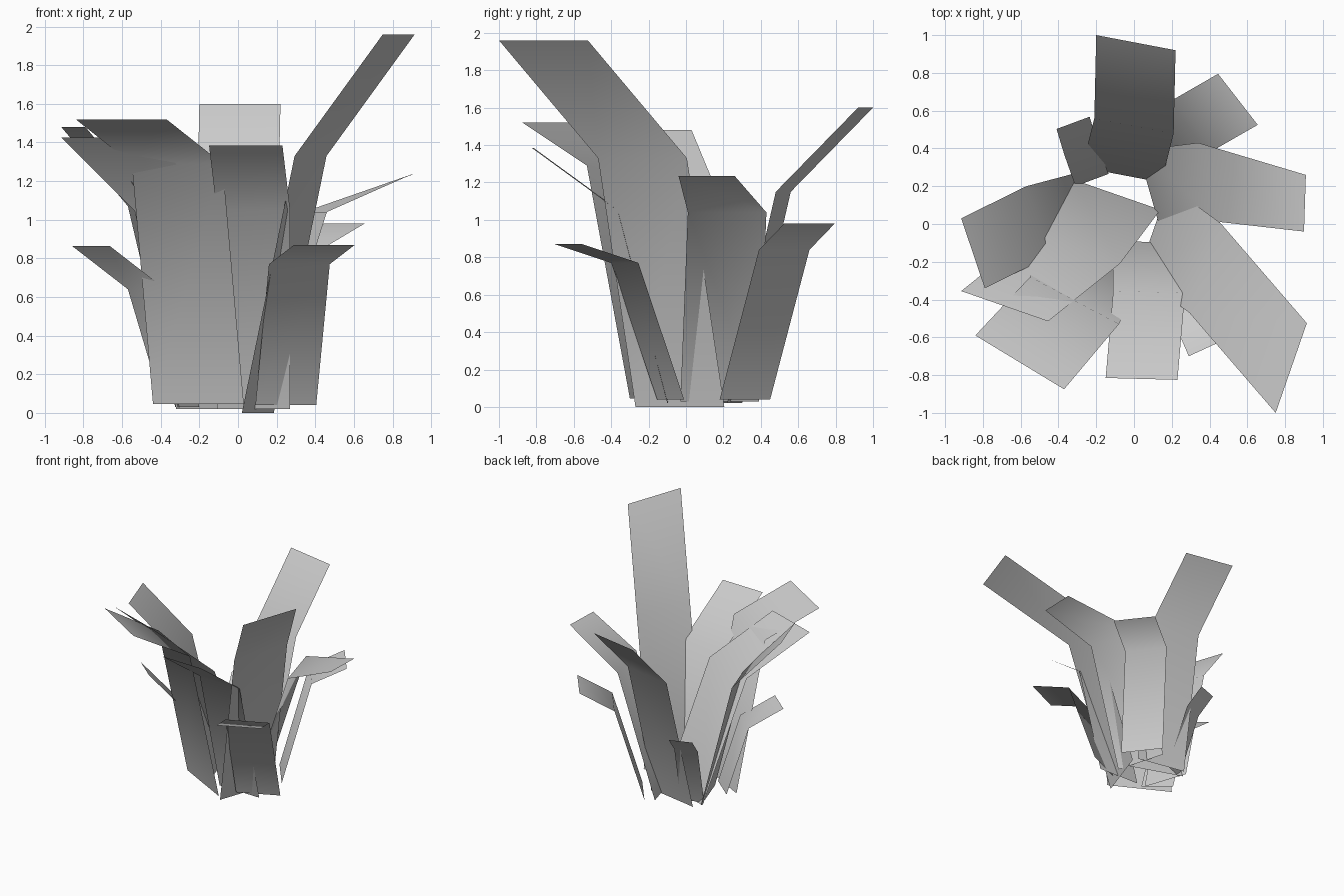
import bpy


def blade(name, edge, base, mid, tip, tip_edge=None):
    """A bent two-quad leaf: left-side points at base, bend and tip, plus a level cross edge."""
    verts = []
    for (x, y, z), (dx, dy) in zip((base, mid, tip), (edge, edge, tip_edge or edge)):
        verts += [(x, y, z), (x + dx, y + dy, z)]
    mesh = bpy.data.meshes.new(name)
    mesh.from_pydata(verts, [], [(0, 1, 3, 2), (2, 3, 5, 4)])
    mesh.shade_smooth()
    obj = bpy.data.objects.new(name, mesh)
    bpy.context.collection.objects.link(obj)
    return obj


# Right half of the tuft
blade("tall_right_leaf", (0.165, 0.475), (0.02, -0.27, 0.0), (0.293, -0.47, 1.33), (0.75, -1.0, 1.96))
blade("right_leaf", (0.12, -0.42), (0.02, 0.39, 0.03), (0.34, 0.43, 1.04), (0.91, 0.26, 1.235), (-0.01, -0.30))
blade("front_right_leaf", (0.315, 0.145), (0.09, -0.155, 0.04), (0.16, -0.40, 0.77), (0.29, -0.70, 0.87))
blade("back_right_leaf", (0.21, -0.27), (0.075, 0.45, 0.04), (0.21, 0.66, 0.84), (0.445, 0.795, 0.98))

# Back of the tuft
blade("back_leaf", (0.42, -0.08), (-0.275, 0.30, 0.02), (-0.21, 0.56, 1.15), (-0.20, 1.0, 1.60))
blade("small_back_leaf", (0.175, 0.065), (-0.31, 0.20, 0.03), (-0.37, 0.37, 0.54), (-0.41, 0.503, 0.68))

# Left half of the tuft
blade("left_leaf", (0.125, -0.37), (-0.325, 0.265, 0.03), (-0.57, 0.20, 1.07), (-0.915, 0.03, 1.48))
blade("left_inner_leaf", (0.46, -0.16), (-0.32, 0.235, 0.02), (-0.535, -0.05, 1.045), (-0.915, -0.355, 1.425))
blade("small_left_leaf", (0.195, -0.165), (-0.395, 0.02, 0.05), (-0.57, -0.03, 0.64), (-0.86, -0.08, 0.865))

# Front of the tuft
blade("front_left_leaf", (0.47, -0.25), (-0.44, -0.05, 0.045), (-0.55, -0.28, 1.29), (-0.84, -0.59, 1.52), (0.47, -0.285))
blade("front_leaf", (0.38, -0.01), (-0.11, -0.09, 0.02), (-0.11, -0.355, 1.05), (-0.15, -0.815, 1.385))
